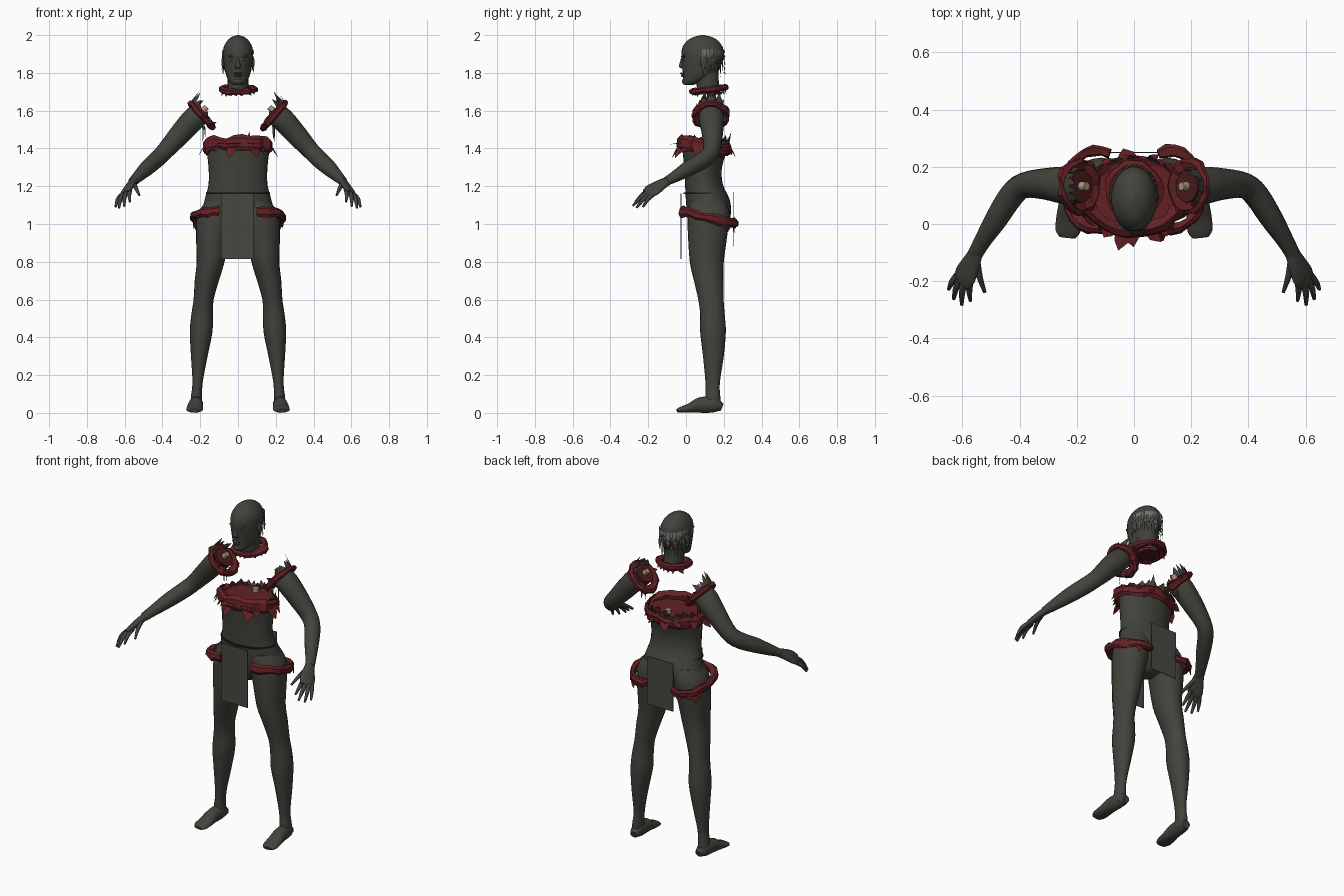
import bpy, bmesh, math, random
from mathutils import Vector as V

if "Cube" in bpy.data.objects:
    bpy.data.objects.remove(bpy.data.objects["Cube"])

random.seed(7)


def material(name, rgb):
    m = bpy.data.materials.new(name)
    m.diffuse_color = (*rgb, 1)
    m.use_nodes = True
    m.node_tree.nodes["Principled BSDF"].inputs["Base Color"].default_value = m.diffuse_color
    return m


SKIN = material("dark_skin", (0.055, 0.056, 0.045))
CLOTH = material("dark_cloth", (0.062, 0.064, 0.052))
RED = material("torn_flesh", (0.125, 0.015, 0.018))
DARKRED = material("deep_flesh", (0.075, 0.012, 0.013))
BONE = material("bone", (0.45, 0.30, 0.20))
GREY = material("grey_hair", (0.17, 0.18, 0.18))
CORD = material("black_cord", (0.015, 0.015, 0.014))
EYE = material("dull_eye", (0.12, 0.11, 0.06))


def finish(name, bm, mat, smooth=True, normals=True):
    if normals:
        bmesh.ops.recalc_face_normals(bm, faces=bm.faces)
    for f in bm.faces:
        f.smooth = smooth
    me = bpy.data.meshes.new(name)
    bm.to_mesh(me)
    bm.free()
    me.materials.append(mat)
    ob = bpy.data.objects.new(name, me)
    bpy.context.collection.objects.link(ob)
    if smooth:
        me.set_sharp_from_angle(angle=math.radians(50))
    return ob


def smooth_path(rows, sub):
    """Catmull-Rom interpolation of (x, y, z, half width, half depth)."""
    out, n = [], len(rows)
    for i in range(n - 1):
        a, b, c, d = (rows[max(0, min(n - 1, i + k))] for k in (-1, 0, 1, 2))
        for s in range(sub):
            t = s / sub
            out.append([0.5 * (2 * q + (r - p) * t + (2 * p - 5 * q + 4 * r - e) * t * t
                               + (3 * q - p - 3 * r + e) * t ** 3)
                        for p, q, r, e in zip(a, b, c, d)])
    return out + [list(rows[-1])]


def tube(name, rows, mat, up=(0, 1, 0), level=False, seg=20, sub=3, sx=1):
    """Loft of elliptical sections along a path, closed at both ends."""
    rows = smooth_path([(r[0] * sx, *r[1:]) for r in rows], sub)
    bm, rings = bmesh.new(), []
    for i, r in enumerate(rows):
        lo, hi = rows[max(0, i - 1)], rows[min(len(rows) - 1, i + 1)]
        t = V((0, 0, 1)) if level else (V(hi[:3]) - V(lo[:3])).normalized()
        side = t.cross(V(up)).normalized()
        top = side.cross(t)
        rings.append([bm.verts.new(V(r[:3]) + side * r[3] * math.cos(w) + top * r[4] * math.sin(w))
                      for w in (math.tau * k / seg for k in range(seg))])
    for a, b in zip(rings, rings[1:]):
        for k in range(seg):
            bm.faces.new((a[k], a[(k + 1) % seg], b[(k + 1) % seg], b[k]))
    bm.faces.new(rings[0])
    bm.faces.new(rings[-1])
    return finish(name, bm, mat)


def ball(name, loc, size, mat, seg=14):
    bm = bmesh.new()
    bmesh.ops.create_uvsphere(bm, u_segments=seg, v_segments=seg // 2, radius=1)
    for v in bm.verts:
        v.co = V((v.co.x * size[0], v.co.y * size[1], v.co.z * size[2])) + V(loc)
    return finish(name, bm, mat)


def gore_ring(name, c, u, v, h, t, mat=RED, arc=(0, 360), n=20):
    """Lumpy faceted band round an ellipse with half axes u and v."""
    c, u, v = V(c), V(u), V(v)
    axis = u.cross(v).normalized()
    closed = arc[1] - arc[0] >= 360
    bm, rings = bmesh.new(), []
    for i in range(n if closed else n + 1):
        w = math.radians(arc[0] + (arc[1] - arc[0]) * i / n)
        d = u * math.cos(w) + v * math.sin(w)
        o, hh, tt = d.normalized(), h * random.uniform(.75, 1.25), t * random.uniform(.7, 1.3)
        p = c + d + axis * random.uniform(-.2, .2) * h
        rings.append([bm.verts.new(p + o * a * tt + axis * b * hh)
                      for a, b in ((-1, -.6), (.3, -1), (1, -.5), (1, .5), (.3, 1), (-1, .6))])
    pairs = list(zip(rings, rings[1:])) + ([(rings[-1], rings[0])] if closed else [])
    for a, b in pairs:
        for k in range(6):
            bm.faces.new((a[k], a[(k + 1) % 6], b[(k + 1) % 6], b[k]))
    if not closed:
        bm.faces.new(rings[0])
        bm.faces.new(rings[-1])
    return finish(name, bm, mat, False)


def shreds(name, c, u, v, n, length, out, mat, width=.03, arc=(0, 360)):
    """Ragged pointed scraps standing along the edge of an ellipse."""
    c, u, v = V(c), V(u), V(v)
    axis = u.cross(v).normalized()
    bm = bmesh.new()
    for i in range(n):
        w = math.radians(arc[0] + (arc[1] - arc[0]) * (i + random.uniform(.2, .8)) / n)
        d = u * math.cos(w) + v * math.sin(w)
        side = axis.cross(d).normalized() * width * random.uniform(.6, 1.2)
        k = random.uniform(.5, 1.15)
        reach = axis * length * k + d.normalized() * out * k
        pts = (c + d - side, c + d + side, c + d + reach * .5 + side * .75,
               c + d + reach + side * random.uniform(-.6, .6), c + d + reach * .55 - side * .7)
        bm.faces.new([bm.verts.new(p) for p in pts])
    return finish(name, bm, mat, False, False)


def panel(name, x0, x1, y, z0, z1):
    bm = bmesh.new()
    bmesh.ops.create_cube(bm, size=1)
    for p in bm.verts:
        p.co = V(((x0 + x1) / 2 + p.co.x * (x1 - x0), y + p.co.y * .004, (z0 + z1) / 2 + p.co.z * (z1 - z0)))
    return finish(name, bm, CLOTH, False)


# Torso with the chest torn open
tube("torso", [(0, .11, .93, .04, .05), (0, .12, .99, .145, .1), (0, .122, 1.06, .188, .116),
               (0, .115, 1.13, .176, .116), (0, .095, 1.21, .156, .1), (0, .09, 1.3, .156, .1),
               (0, .1, 1.39, .166, .118), (0, .1, 1.42, .166, .118)], SKIN, level=True, seg=32)
tube("chest_wound", [(0, .1, 1.40, .165, .117), (0, .1, 1.425, .165, .117)], RED, level=True, sub=1)
gore_ring("chest_ring", (0, .095, 1.41), (.165, 0, 0), (0, .12, -.018), .038, .022, n=26)
shreds("chest_shreds_up", (0, .095, 1.425), (.16, 0, 0), (0, .115, 0), 17, .045, .0, DARKRED)
shreds("chest_shreds_down", (0, .095, 1.41), (.18, 0, 0), (0, .135, 0), 13, -.055, .035, RED)
shreds("chest_front_flaps", (0, .095, 1.43), (.17, 0, 0), (0, .125, 0), 5, -.01, .07, RED, .03, (230, 310))
shreds("chest_back_skin", (0, .1, 1.40), (.16, 0, 0), (0, .125, 0), 7, .08, .02, SKIN, .026, (35, 145))
tube("spine_stump", [(0, .17, 1.40, .02, .02), (0, .17, 1.445, .018, .018)], BONE, sub=1, seg=10)

# Neck and head
tube("neck", [(0, .122, 1.69, .056, .06), (0, .115, 1.74, .055, .06), (0, .105, 1.81, .056, .065)], SKIN, level=True)
tube("head", [(0, .015, 1.735, .02, .02), (0, .032, 1.75, .042, .048), (0, .07, 1.785, .062, .085),
              (0, .082, 1.84, .074, .104), (0, .088, 1.89, .08, .113), (0, .088, 1.935, .076, .107),
              (0, .088, 1.97, .057, .082), (0, .088, 1.99, .034, .048), (0, .088, 2.0, .006, .008)],
     SKIN, level=True, seg=28)
tube("nose", [(0, -.018, 1.88, .007, .008), (0, -.022, 1.85, .011, .013), (0, -.023, 1.832, .017, .014),
              (0, -.017, 1.822, .011, .006)], SKIN, level=True, seg=10)
ball("brow", (0, -.006, 1.888), (.052, .02, .01), SKIN)
ball("upper_lip", (0, -.019, 1.797), (.025, .012, .006), SKIN)
ball("lower_lip", (0, -.016, 1.785), (.022, .012, .006), SKIN)
ball("chin", (0, -.002, 1.755), (.026, .02, .018), SKIN)
gore_ring("neck_ring", (0, .122, 1.712), (.078, 0, 0), (0, .082, .012), .017, .022)
tube("neck_wound", [(0, .122, 1.685, .06, .064), (0, .122, 1.7, .062, .066)], DARKRED, level=True, sub=1)
shreds("neck_shreds", (0, .122, 1.705), (.08, 0, 0), (0, .085, .01), 12, -.032, .012, RED, .018)
shreds("neck_skin_shreds", (0, .122, 1.70), (.06, 0, 0), (0, .065, 0), 7, -.03, .01, SKIN, .014)
for label, z, mat, count in (("grey", 1.925, GREY, 26), ("grey_low", 1.87, GREY, 18),
                             ("dark", 1.89, SKIN, 24), ("dark_low", 1.84, SKIN, 18)):
    shreds("hair_" + label, (0, .088, z), (.082, 0, 0), (0, .116, 0), count, -.06, .006, mat, .006, (-5, 185))

# Waist cord and loincloth
tube("waist_cord", [(0, .1, 1.16, .169, .112), (0, .1, 1.168, .169, .112)], CORD, level=True, sub=1, seg=32)
panel("front_cloth", -.09, .083, -.026, .815, 1.162)
panel("back_cloth", -.09, .085, .25, .88, 1.17)

# Limbs, mirrored
for side, s in (("right", -1), ("left", 1)):
    tube(side + "_leg", [(.10, .115, 1.12, .07, .095), (.115, .12, 1.05, .1, .112), (.132, .115, .95, .09, .105),
                         (.145, .11, .8, .074, .09), (.165, .12, .7, .064, .078), (.182, .132, .6, .053, .067),
                         (.19, .14, .52, .057, .065), (.195, .143, .43, .06, .068), (.205, .145, .3, .044, .055),
                         (.214, .141, .16, .027, .038), (.22, .142, .08, .03, .04), (.22, .145, .02, .03, .04)],
         SKIN, level=True, seg=24, sx=s)
    tube(side + "_foot", [(.216, .19, .03, .022, .02), (.22, .15, .042, .035, .04), (.224, .08, .042, .038, .042),
                          (.228, .02, .026, .044, .025), (.231, -.025, .017, .043, .016),
                          (.233, -.047, .012, .028, .009)], SKIN, up=(0, 0, 1), sx=s)
    tube(side + "_arm", [(.195, .132, 1.59, .06, .06), (.24, .135, 1.55, .066, .062), (.31, .14, 1.472, .055, .057),
                         (.385, .135, 1.388, .045, .047), (.428, .1, 1.345, .044, .046), (.48, .02, 1.298, .04, .042),
                         (.53, -.06, 1.25, .03, .03), (.555, -.105, 1.225, .027, .022)],
         SKIN, up=(.25, .1, 1), sx=s)
    tube(side + "_palm", [(.548, -.09, 1.232, .024, .021), (.568, -.135, 1.207, .036, .02),
                          (.59, -.18, 1.178, .046, .017), (.602, -.208, 1.16, .036, .01)],
         SKIN, up=(.5 * s, .1, .8), sx=s)
    # Fingers: root, tip
    for k, (a, b) in enumerate((((.572, -.19, 1.18), (.572, -.268, 1.118)), ((.592, -.198, 1.168), (.602, -.282, 1.095)),
                                ((.608, -.193, 1.158), (.63, -.262, 1.085)), ((.618, -.18, 1.152), (.648, -.228, 1.09)),
                                ((.55, -.13, 1.215), (.522, -.238, 1.152)))):
        mid = [(p + q) / 2 + o for p, q, o in zip(a, b, (.004, 0, .008))]
        tube(f"{side}_finger_{k + 1}", [(*a, .013, .013), (*mid, .011, .011), (*b, .006, .006)],
             SKIN, up=(1, 0, .3), seg=10, sx=s)
    # Head details
    ball(side + "_ear", (.079 * s, .095, 1.855), (.009, .019, .032), SKIN)
    ball(side + "_eye", (.03 * s, -.008, 1.868), (.012, .009, .006), EYE)
    # Torn shoulder
    c, u, v = (.192 * s, .132, 1.575), (.053 * s, 0, .058), (0, .078, 0)
    gore_ring(side + "_shoulder_ring", c, u, v, .017, .022)
    tube(side + "_shoulder_wound", [(.184, .132, 1.60, .056, .056), (.2, .132, 1.585, .056, .056)], DARKRED, sub=1, sx=s)
    tube(side + "_arm_bone", [(.165, .132, 1.62, .015, .015), (.2, .132, 1.585, .018, .018)], BONE, sub=1, seg=8, sx=s)
    shreds(side + "_shoulder_shreds", c, u, v, 9, .035 * s, .012, RED, .02)
    shreds(side + "_shoulder_skin", (.2 * s, .132, 1.59), (.05 * s, 0, .055), (0, .062, 0), 6, .075 * s, .015,
           SKIN, .022, (-70, 70))
    shreds(side + "_armpit_strip", (.185 * s, .13, 1.52), (.01, 0, 0), (0, .02, 0), 2, -.09, .01, SKIN, .006)
    # Flesh bands round the outside of the thighs
    arc = (-105, 115)
    gore_ring(side + "_thigh_band", (.13 * s, .12, 1.035), (.108 * s, 0, 0), (0, .138, -.03), .025, .018, RED, arc, 14)
    shreds(side + "_thigh_shreds", (.13 * s, .12, 1.03), (.115 * s, 0, 0), (0, .145, -.03), 5, -.045 * s, .01,
           RED, .025, (20, 110))
